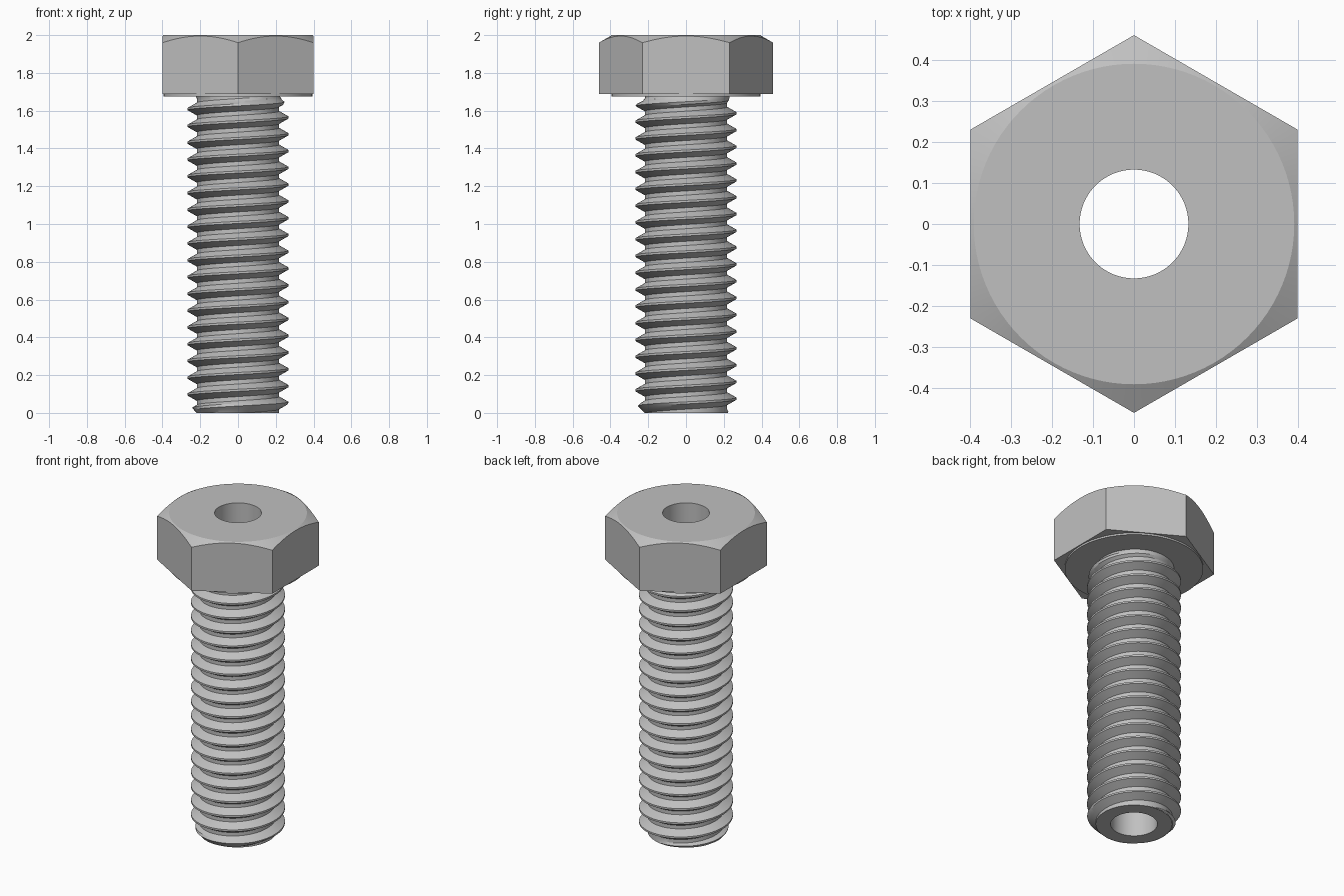
import bpy, bmesh
from math import pi, cos, sin, tan, radians

cube = bpy.data.objects.get("Cube")
if cube:
    bpy.data.objects.remove(cube, do_unlink=True)

HEIGHT, BORE = 2.0, 0.133
WASHER_Z, HEX_Z = 1.676, 1.687
FLAT = 0.4                       # centre to hex flat
ROOT, CREST, PITCH = 0.218, 0.267, 2 / 22.5
SEGS = 96

steel = bpy.data.materials.new("steel_grey")
steel.use_nodes = True
colour = (0.53, 0.53, 0.53, 1)
steel.diffuse_color = colour
steel.node_tree.nodes["Principled BSDF"].inputs["Base Color"].default_value = colour


def finish(name, bm):
    mesh = bpy.data.meshes.new(name)
    bm.to_mesh(mesh)
    bm.free()
    mesh.materials.append(steel)
    obj = bpy.data.objects.new(name, mesh)
    bpy.context.collection.objects.link(obj)
    bpy.ops.object.select_all(action='DESELECT')
    obj.select_set(True)
    bpy.context.view_layer.objects.active = obj
    bpy.ops.object.shade_smooth_by_angle(angle=radians(25))
    return obj


def skin(bm, rings):
    """Bridge successive vertex rows with quads."""
    for low, high in zip(rings, rings[1:]):
        for i in range(len(low) - 1):
            bm.faces.new((low[i], low[i + 1], high[i + 1], high[i]))
    bmesh.ops.remove_doubles(bm, verts=bm.verts, dist=1e-5)


def loft(name, sections):
    """Each section maps an angle to (radius, height)."""
    bm = bmesh.new()
    rings = []
    for section in sections:
        ring = []
        for i in range(SEGS + 1):
            a = 2 * pi * i / SEGS
            r, z = section(a)
            ring.append(bm.verts.new((r * cos(a), r * sin(a), z)))
        rings.append(ring)
    skin(bm, rings)
    return finish(name, bm)


def circle(r, z):
    return lambda a: (r, z)


def hex_radius(a):
    return FLAT / cos((a + pi / 6) % (pi / 3) - pi / 6)


def hex_low(a):
    return hex_radius(a), HEX_Z


def hex_high(a):
    # The conical chamfer cuts the corners lower than the flats
    r = hex_radius(a)
    return r, HEIGHT - (r - 0.392) * tan(pi / 6)


# Hexagonal head with washer face and chamfered top
loft("hex_head", [circle(0.2, WASHER_Z), circle(0.394, WASHER_Z),
                  circle(0.394, HEX_Z), hex_low, hex_high,
                  circle(0.392, HEIGHT), circle(BORE, HEIGHT)])

# Through bore and flat end of the shank
loft("centre_bore", [circle(BORE, HEIGHT), circle(BORE, 0), circle(ROOT, 0)])

# Right-handed thread with a chamfered start and a run-out below the head
PROFILE = [(1 / 16, 1), (7 / 32, 0.5), (3 / 8, 0),
           (5 / 8, 0), (25 / 32, 0.5), (15 / 16, 1)]
bm = bmesh.new()
rows = []
for turn in range(-2, 20):
    for offset, depth in PROFILE:
        row = []
        for i in range(SEGS + 1):
            a = 2 * pi * i / SEGS
            z = 0.053 + PITCH * (turn + offset + i / SEGS)
            fade = min(1, max(0.25, (1.67 - z) / 0.04))
            r = ROOT + (CREST - ROOT) * depth * fade
            r = min(r, ROOT + max(z, 0))
            row.append(bm.verts.new((r * cos(a), r * sin(a), z)))
        rows.append(row)
skin(bm, rows)
for z, normal in ((0, (0, 0, -1)), (WASHER_Z, (0, 0, 1))):
    bmesh.ops.bisect_plane(bm, geom=bm.verts[:] + bm.edges[:] + bm.faces[:],
                           plane_co=(0, 0, z), plane_no=normal, clear_outer=True)
finish("threaded_shank", bm)
